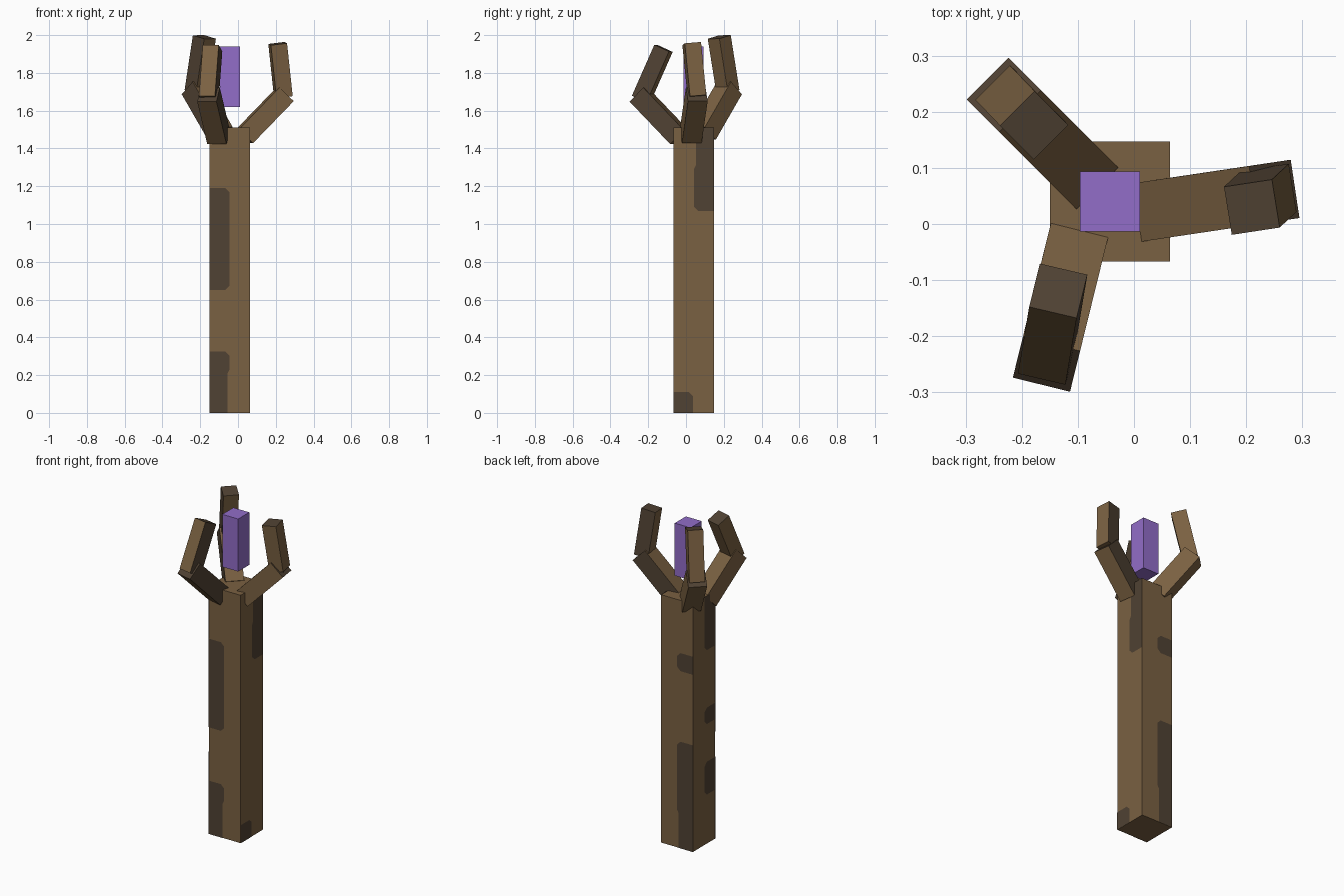
import bpy, bmesh
from mathutils import Vector

if "Cube" in bpy.data.objects:
    bpy.data.objects.remove(bpy.data.objects["Cube"])


def material(name, rgb):
    m = bpy.data.materials.new(name)
    m.diffuse_color = (*rgb, 1)
    m.use_nodes = True
    m.node_tree.nodes["Principled BSDF"].inputs["Base Color"].default_value = m.diffuse_color
    return m


BARK = material("bark brown", (0.195, 0.119, 0.054))
DARK = material("dark bark", (0.080, 0.054, 0.033))
PURPLE = material("crystal purple", (0.287, 0.153, 0.578))


def finish(name, bm, mats):
    me = bpy.data.meshes.new(name)
    bm.to_mesh(me)
    bm.free()
    for m in mats:
        me.materials.append(m)
    ob = bpy.data.objects.new(name, me)
    bpy.context.collection.objects.link(ob)
    return ob


def beam(name, start, end, side, width, mats, dark_rule=False):
    """Square bar between two points; 'side' is a horizontal direction across it."""
    start, end = Vector(start), Vector(end)
    d = (end - start).normalized()
    n = d.cross(side).normalized()
    s = n.cross(d)
    bm = bmesh.new()
    bmesh.ops.create_cube(bm, size=1)
    mid, length = (start + end) / 2, (end - start).length
    for v in bm.verts:
        v.co = mid + s * v.co.x * width + n * v.co.y * width + d * v.co.z * length
    bmesh.ops.recalc_face_normals(bm, faces=bm.faces)
    bm.normal_update()
    if dark_rule:  # one flank and the tip carry the dark bark
        for f in bm.faces:
            f.material_index = int(f.normal.dot(s) > 0.9 or f.normal.dot(d) > 0.9)
    return finish(name, bm, mats)


# Shaft and floating crystal share one axis
CX, CY, HALF, TOP = -0.043, 0.04, 0.107, 1.51
X = Vector((1, 0, 0))
beam("shaft", (CX, CY, 0), (CX, CY, TOP), X, 2 * HALF, [BARK])
beam("crystal", (CX, CY, 1.62), (CX, CY, 1.94), X, 0.107, [PURPLE])

# Prongs: heading, lower start, elbow, upper start, tip
prongs = {
    "right": ((0.99, 0.15), (0.035, 0.025, 1.465), (0.25, 0.057, 1.687),
              (0.24, 0.058, 1.675), (0.21, 0.03, 1.955)),
    "back": ((-0.71, 0.71), (-0.094, 0.092, 1.48), (-0.232, 0.23, 1.72),
             (-0.222, 0.222, 1.70), (-0.178, 0.176, 1.99)),
    "front": ((-0.24, -0.97), (-0.103, -0.035, 1.46), (-0.156, -0.25, 1.685),
              (-0.155, -0.238, 1.66), (-0.135, -0.119, 1.93)),
}
for name, (h, a, b, c, d) in prongs.items():
    side = Vector((-h[1], h[0], 0))
    beam(name + "_prong_lower", a, b, side, 0.105, [BARK, DARK], True)
    beam(name + "_prong_upper", c, d, side, 0.087, [BARK, DARK], True)


def patch(name, normal, sign, z0, z1, notch=None):
    """Bark patch covering half a shaft side, from one edge (sign) to its middle.
    notch = (z, below) narrows the part below or above that height."""
    n = Vector(normal)
    t = Vector((0, 0, 1)).cross(n)
    c = 0.022

    def inner(z):
        slim = notch and ((z < notch[0]) == notch[1])
        return 0.012 if slim else 0.002

    pts = [(HALF, z0)]
    pts += [(inner(z0), z0)] if z0 == 0 else [(inner(z0) + c, z0), (inner(z0), z0 + c)]
    if notch:
        pts += [(inner(z0), notch[0] - 0.01), (inner(z1), notch[0] + 0.01)]
    pts += [(inner(z1), z1)] if z1 == TOP else [(inner(z1), z1 - c), (inner(z1) + c, z1)]
    pts += [(HALF, z1)]
    bm = bmesh.new()
    base = Vector((CX, CY, 0)) + n * (HALF + 0.002)
    f = bm.faces.new([bm.verts.new(base + t * sign * u + Vector((0, 0, z))) for u, z in pts])
    f.normal_update()
    if f.normal.dot(n) < 0:
        f.normal_flip()
    finish(name, bm, [DARK])


# Dark bark patches on the four shaft sides
FRONT, RIGHT, BACK, LEFT = (0, -1, 0), (1, 0, 0), (0, 1, 0), (-1, 0, 0)
patch("front_patch_high", FRONT, -1, 0.65, 1.19)
patch("front_patch_low", FRONT, -1, 0, 0.325, (0.22, True))
patch("right_patch_low", RIGHT, -1, 0, 0.11)
patch("right_patch_high", RIGHT, 1, 1.07, TOP, (1.3, False))
patch("back_patch_high", BACK, 1, 1.08, 1.19)
patch("back_patch_low", BACK, 1, 0, 0.65, (0.22, True))
patch("left_patch_high", LEFT, 1, 1.18, TOP)
patch("left_patch_mid", LEFT, 1, 0.73, 0.83)
patch("left_patch_low", LEFT, 1, 0.30, 0.50)
